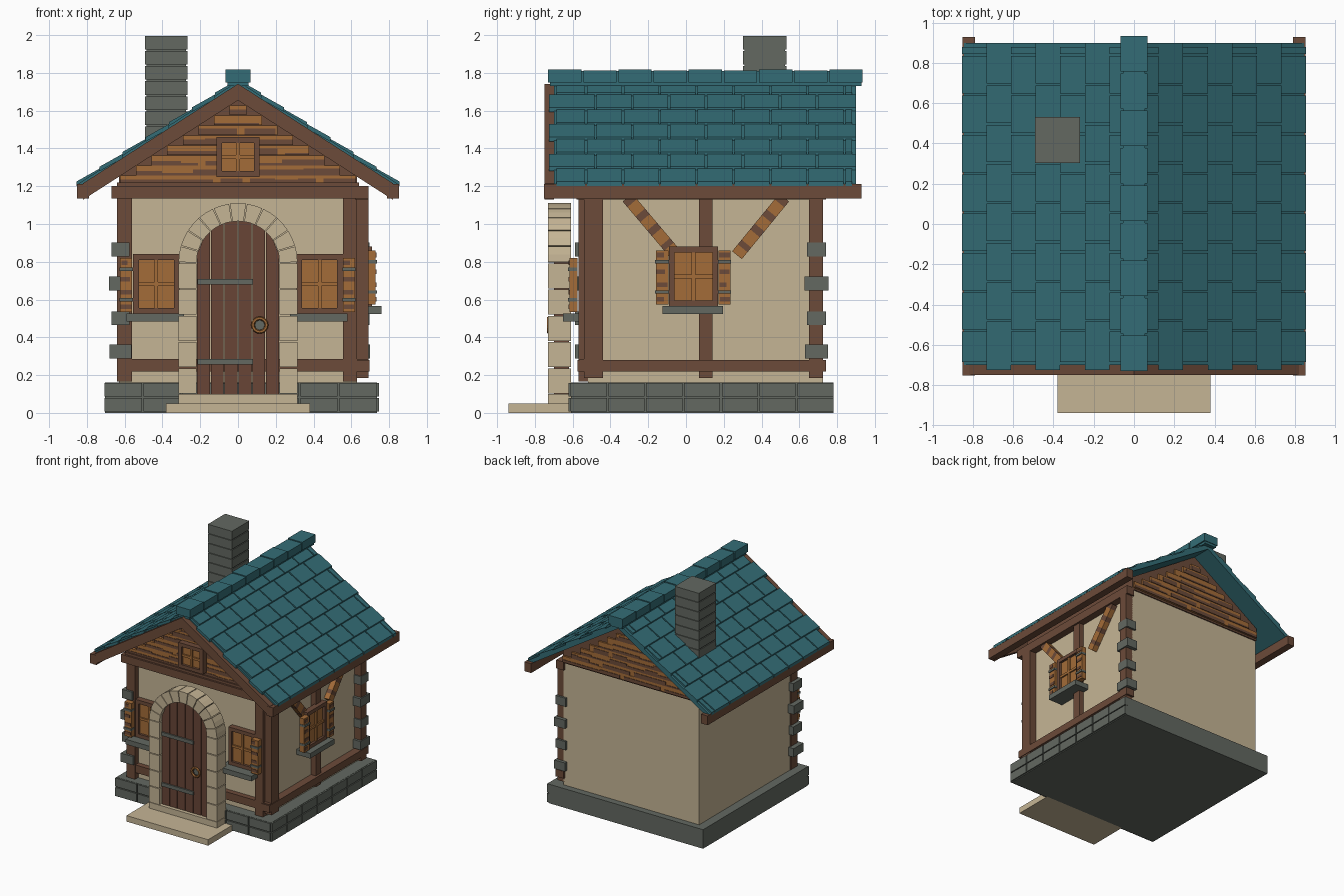
import bpy, bmesh, math, random
from mathutils import Vector

if "Cube" in bpy.data.objects:
    bpy.data.objects.remove(bpy.data.objects["Cube"])

random.seed(4)


def mat(name, r, g, b):
    m = bpy.data.materials.new(name)
    m.diffuse_color = (r, g, b, 1)
    m.use_nodes = True
    m.node_tree.nodes["Principled BSDF"].inputs["Base Color"].default_value = m.diffuse_color
    return m


TEAL = mat("roof teal", .034, .152, .18)
BROWN = mat("dark timber", .15, .07, .041)
DOOR = mat("door wood", .14, .06, .037)
ORANGE = mat("orange wood", .37, .15, .04)
GREY = mat("grey stone", .125, .14, .12)
CREAM = mat("cream plaster", .56, .46, .30)


def prism(axis, pts, a, b):
    """Extrude a 2D outline along an axis: x uses (y, z), y uses (x, z)."""
    if axis == 'x':
        return [[(t, u, v) for u, v in pts] for t in (a, b)]
    return [[(u, t, v) for u, v in pts] for t in (a, b)]


def box(x0, x1, y0, y1, z0, z1):
    return prism('y', [(x0, z0), (x1, z0), (x1, z1), (x0, z1)], y0, y1)


def part(name, material, solids):
    bm = bmesh.new()
    for lo, hi in solids:
        va = [bm.verts.new(p) for p in lo]
        vb = [bm.verts.new(p) for p in hi]
        n = len(va)
        bm.faces.new(va)
        bm.faces.new(vb[::-1])
        for i in range(n):
            bm.faces.new((va[i], vb[i], vb[(i + 1) % n], va[(i + 1) % n]))
    bmesh.ops.recalc_face_normals(bm, faces=bm.faces)
    me = bpy.data.meshes.new(name)
    bm.to_mesh(me)
    bm.free()
    me.materials.append(material)
    ob = bpy.data.objects.new(name, me)
    bpy.context.collection.objects.link(ob)
    return ob


def wall_box(side, u0, u1, d0, d1, z0, z1):
    """Box placed on the front or right wall; d is the distance out of it."""
    if side == 'front':
        return box(u0, u1, -.52 - d1, -.52 - d0, z0, z1)
    return box(.63 + d0, .63 + d1, u0, u1, z0, z1)


def rows(a, b, n, gap):
    w = (b - a) / n
    return [(a + i * w + gap / 2, a + (i + 1) * w - gap / 2) for i in range(n)]


# Foundation with two courses of blocks on the front and right
part("foundation", GREY, [box(-.705, .735, -.61, .78, 0, .16)])
blocks = []
for z0, z1 in rows(.003, .162, 2, .008):
    blocks += [box(a, b, -.622, -.6, z0, z1) for a, b in rows(-.712, .74, 7, .009)]
    blocks += [box(.72, .747, a, b, z0, z1) for a, b in rows(-.615, .785, 7, .009)]
part("foundation_blocks", GREY, blocks)

# Walls, doorstep and threshold
part("walls", CREAM, [box(-.63, .63, -.52, .725, .16, 1.2)])
part("doorstep", CREAM, [box(-.38, .38, -.94, -.6, 0, .05),
                         box(-.315, .315, -.73, -.61, .05, .1)])

# Timber frame
part("timber_posts", BROWN, [
    box(-.64, -.56, -.57, -.48, .165, 1.2),
    box(.555, .63, -.57, -.49, .165, 1.2),
    box(.62, .69, -.54, -.44, .185, 1.2),
    box(.62, .69, .65, .725, .185, 1.2),
    box(.62, .675, .07, .14, .185, 1.2)])
part("timber_beams", BROWN, [
    box(-.6, .69, -.565, -.5, .22, .285),
    box(.62, .695, -.575, .74, .22, .28),
    box(-.67, .69, -.6, -.5, 1.135, 1.2),
    box(-.64, .64, -.585, -.5, 1.2, 1.22),
    box(.62, .69, -.58, .74, 1.13, 1.2)])

# Diagonal braces with mottled bands
bands = {0: [], 1: []}
for (ya, za), (yb, zb) in (((-.31, 1.14), (-.06, .845)), ((.52, 1.14), (.27, .835))):
    A, B = Vector((ya, za)), Vector((yb, zb))
    d = (B - A).normalized()
    n = Vector((-d.y, d.x)) * .033
    cuts = [0, .1, .27, .37, .52, .62, .8, .88, 1]
    for i in range(8):
        p, q = A.lerp(B, cuts[i]), A.lerp(B, cuts[i + 1])
        bands[i % 2 == 0].append(prism('x', [p + n, q + n, q - n, p - n], .62, .675))
part("brace_light", ORANGE, bands[0])
part("brace_dark", BROWN, bands[1])

# Corner stones
quoins = []
for i, z in enumerate((.325, .5, .685, .865)):
    e = .01 * (1 - i % 2)
    if i == 2:
        e = .012
    quoins += [box(-.67 - e, -.575 + e, -.588, -.47 + e, z - .036, z + .036),
               box(.6, .695 + e / 2, .64 - e, .742 + e, z - .036, z + .036)]
part("corner_stones", GREY, quoins)


# Windows
def window(name, side, u0, u1, z0, z1, base=0, shutters=(), sill=True, t=.03):
    f, d = t, base
    part(name + "_frame", BROWN, [
        wall_box(side, u0, u0 + f, d, d + .05, z0, z1),
        wall_box(side, u1 - f, u1, d, d + .05, z0, z1),
        wall_box(side, u0 + f, u1 - f, d, d + .05, z1 - f, z1),
        wall_box(side, u0 + f, u1 - f, d, d + .05, z0, z0 + f)])
    um, zm = (u0 + u1) / 2, (z0 + z1) / 2
    part(name + "_panes", ORANGE, [
        wall_box(side, u0 + f, u1 - f, d, d + .03, z0 + f, z1 - f),
        wall_box(side, um - .01, um + .01, d, d + .045, z0 + f, z1 - f),
        wall_box(side, u0 + f, u1 - f, d, d + .042, zm - .01, zm + .01)])
    wood, grain, hinge = [], [], []
    for a, b in shutters:
        wood.append(wall_box(side, a, b, .055, .098, z0 + .01, z1 - .02))
        for k in (.12, .36, .58, .86):
            z = z0 + k * (z1 - z0)
            grain.append(wall_box(side, a + .008 * random.random(), b - .03 * random.random(),
                                  .06, .102, z - .012, z + .012))
        for z in (z0 + .075, z1 - .08):
            hinge.append(wall_box(side, a - .003, b + .003, .058, .106, z - .009, z + .009))
    if shutters:
        part(name + "_shutters", ORANGE, wood)
        part(name + "_shutter_grain", BROWN, grain)
        part(name + "_hinges", GREY, hinge)
    if sill:
        part(name + "_sill", GREY, [wall_box(side, u0 - .035, u1 + .025, 0, .13, z0 - .042, z0)])


window("left_window", 'front', -.555, -.31, .525, .84, shutters=[(-.625, -.56)])
window("right_window", 'front', .31, .555, .525, .84, shutters=[(.555, .62)])
window("side_window", 'right', -.09, .17, .565, .88, base=.03,
       shutters=[(-.16, -.092), (.172, .235)])
window("attic_window", 'front', -.115, .115, 1.25, 1.46, base=.06, sill=False)

# Door arch: jamb blocks and wedge stones
ZC, RO, RI = .795, .315, .22
stones = []
for z0, z1 in rows(.1, ZC, 5, .006):
    for s in (-1, 1):
        a, b = sorted((s * RI, s * RO))
        stones.append(box(a, b, -.73, -.61, z0, z1))
for a, b in rows(0, math.pi, 11, .018):
    ring = [(RO, a), (RO, (a + b) / 2), (RO, b), (RI, b), (RI, (a + b) / 2), (RI, a)]
    stones.append(prism('y', [(r * math.cos(t), ZC + r * math.sin(t)) for r, t in ring], -.73, -.61))
part("door_arch", CREAM, stones)

# Door planks, straps and ring handle
planks = []
for a, b in rows(-.22, .22, 6, .005):
    top = [(x, ZC + math.sqrt(max(0, .222 ** 2 - x * x))) for x in (b, (a + b) / 2, a)]
    planks.append(prism('y', [(a, .1), (b, .1)] + top, -.70, -.62))
part("door_planks", DOOR, planks)
part("door_straps", GREY, [box(-.215, .08, -.712, -.69, z - .015, z + .015) for z in (.27, .695)])
bpy.ops.mesh.primitive_torus_add(major_segments=16, minor_segments=6, major_radius=.036,
                                 minor_radius=.01, location=(.115, -.728, .465),
                                 rotation=(math.pi / 2, 0, 0))
bpy.context.object.name = "door_ring"
bpy.context.object.data.materials.append(ORANGE)
part("door_ring_plate", GREY, [prism('y', [(.115 + .027 * math.cos(k * math.pi / 4),
     .465 + .027 * math.sin(k * math.pi / 4)) for k in range(8)], -.718, -.69)])

# Attic body and stepped gable planks with dark weathering
part("attic", BROWN, [prism('y', [(-.63, 1.19), (.63, 1.19), (.63, 1.3), (0, 1.71), (-.63, 1.3)],
                            -.55, .735)])
boards, weather = [], []
for i in range(8):
    z0 = 1.205 + i * .053
    z1 = z0 + .051
    h = (1.655 - z1) / .64
    boards += [box(-h, h, -.57, -.54, z0, z1), box(-h, h, .72, .75, z0, z1)]
    for y0, y1 in ((-.574, -.56), (.74, .754)):
        x = -h
        while x < h - .02:
            e = min(h, x + random.uniform(.08, .26))
            zt = z0 + random.choice((.012, .022, .03, .036))
            weather.append(box(x, e, y0, y1, z0, zt))
            x = e + random.choice((0, 0, .04))
part("gable_planks", ORANGE, boards)
part("gable_weathering", BROWN, weather)


# Roof: deck, shingles, barge boards, fascias and ridge
def top(x):
    return 1.77 - .642 * x


def slope(s, x0, x1, up0, dn0, up1, dn1, y0, y1):
    return prism('y', [(s * x0, top(x0) + up0), (s * x1, top(x1) + up1),
                       (s * x1, top(x1) + dn1), (s * x0, top(x0) + dn0)], y0, y1)


deck, shingles, barge, fascia = [], [], [], []
for s in (-1, 1):
    deck.append(slope(s, 0, .85, -.014, -.06, -.014, -.05, -.70, .90))
    barge.append(slope(s, 0, .82, -.028, -.115, -.028, -.115, -.75, -.70))
    a, b = sorted((s * .79, s * .852))
    fascia.append(box(a, b, -.752, .93, 1.135, 1.213))
    for r in range(7):
        x0, x1 = r * .1222, (r + 1) * .1222
        ys = [-.73 if r % 2 else -.69]
        y = -.53 + (.05 if r % 2 else 0)
        while y < .86:
            ys.append(y)
            y += .1955
        ys.append(.905 if r % 2 else .885)
        for p, q in zip(ys, ys[1:]):
            shingles.append(slope(s, x0, x1, -.006, -.03, .004, -.02, p + .005, q - .005))
part("roof_deck", TEAL, deck)
part("roof_shingles", TEAL, shingles)
part("barge_boards", BROWN, barge)
part("eave_fascias", BROWN, fascia)
part("ridge_core", TEAL, [box(-.055, .055, -.72, .93, 1.73, 1.81)])
part("ridge_caps", TEAL, [box(-.066, .066, a, b, 1.75, 1.818 - .006 * (i % 2))
                          for i, (a, b) in enumerate(rows(-.735, .94, 9, .01))])

# Chimney in courses
part("chimney_core", GREY, [box(-.485, -.275, .31, .525, 1.4, 1.99)])
part("chimney_courses", GREY, [box(-.492, -.268, .302, .532, a, b)
                               for a, b in rows(1.36, 2.0, 8, .008)])
